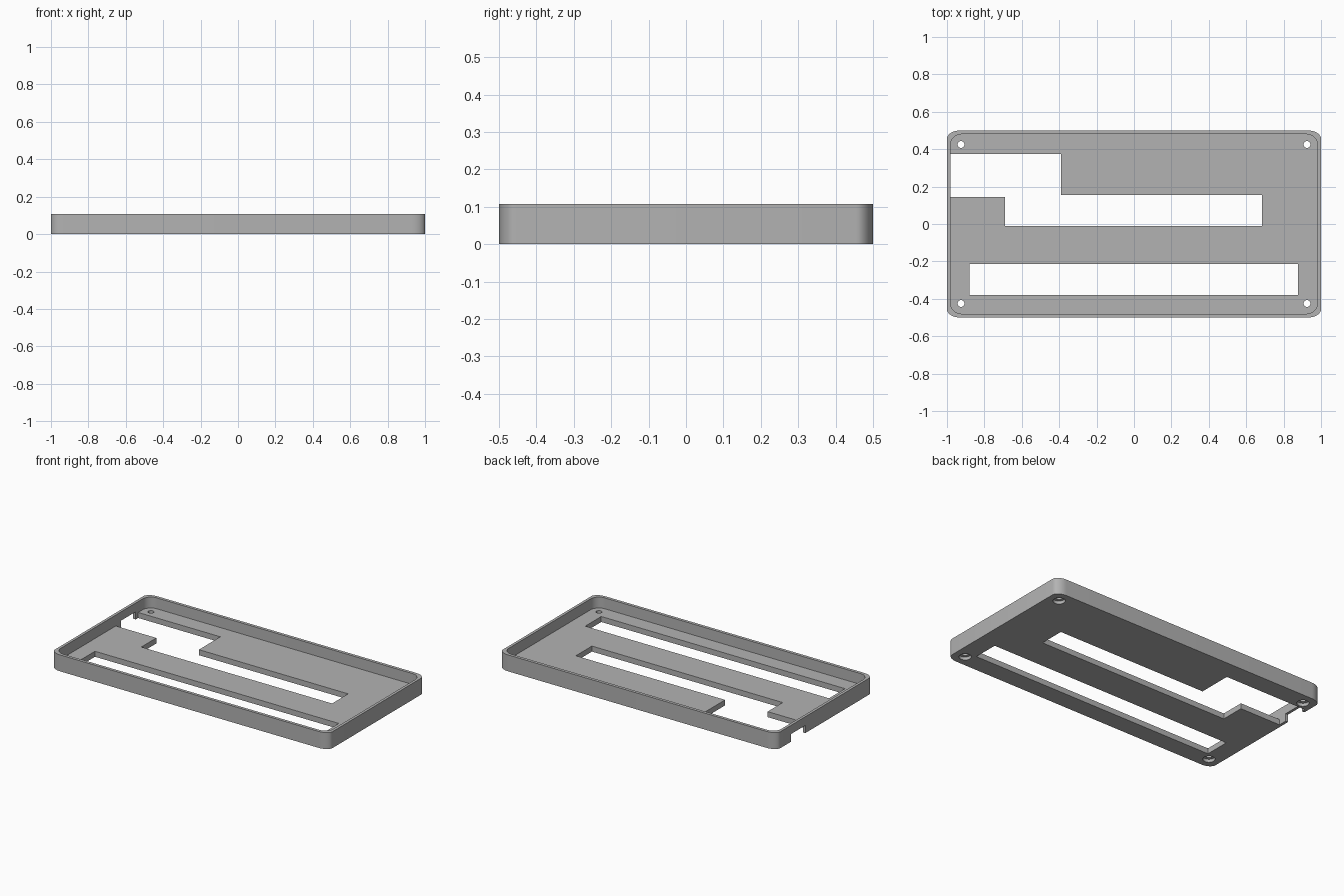
import bpy, bmesh
from math import sin, cos, pi

cube = bpy.data.objects.get("Cube")
if cube:
    bpy.data.objects.remove(cube, do_unlink=True)

HEIGHT, FLOOR = 0.107, 0.036

grey = bpy.data.materials.new("plain grey")
grey.use_nodes = True
grey.diffuse_color = (0.45, 0.45, 0.45, 1)
grey.node_tree.nodes["Principled BSDF"].inputs["Base Color"].default_value = (0.45, 0.45, 0.45, 1)


def prism(name, outline, z0, z1):
    """Extrude a flat outline from z0 up to z1."""
    bm = bmesh.new()
    face = bm.faces.new([bm.verts.new((x, y, z0)) for x, y in outline])
    top = bmesh.ops.extrude_face_region(bm, geom=[face])["geom"]
    bmesh.ops.translate(bm, vec=(0, 0, z1 - z0),
                        verts=[v for v in top if isinstance(v, bmesh.types.BMVert)])
    bmesh.ops.recalc_face_normals(bm, faces=bm.faces)
    mesh = bpy.data.meshes.new(name)
    bm.to_mesh(mesh)
    bm.free()
    mesh.materials.append(grey)
    obj = bpy.data.objects.new(name, mesh)
    bpy.context.collection.objects.link(obj)
    return obj


def rounded(hx, hy, rx, ry, steps=10):
    """Rectangle outline with elliptical corners."""
    pts = []
    for q, (sx, sy) in enumerate([(1, 1), (-1, 1), (-1, -1), (1, -1)]):
        for i in range(steps + 1):
            a = (q + i / steps) * pi / 2
            pts.append((sx * (hx - rx) + rx * cos(a), sy * (hy - ry) + ry * sin(a)))
    return pts


def circle(cx, cy, r, n=32):
    return [(cx + r * cos(2 * pi * i / n), cy + r * sin(2 * pi * i / n)) for i in range(n)]


def box(x0, x1, y0, y1):
    return [(x0, y0), (x1, y0), (x1, y1), (x0, y1)]


def cut(target, cutter):
    cutter.hide_render = True
    mod = target.modifiers.new(cutter.name, 'BOOLEAN')
    mod.operation, mod.solver, mod.object = 'DIFFERENCE', 'EXACT', cutter
    bpy.context.view_layer.objects.active = target
    bpy.ops.object.modifier_apply(modifier=mod.name)
    bpy.data.objects.remove(cutter, do_unlink=True)


# Shallow tray with a thin rim
tray = prism("tray", rounded(1, 0.5, 0.07, 0.045), 0, HEIGHT)
cut(tray, prism("hollow", rounded(0.982, 0.48, 0.06, 0.06), FLOOR, HEIGHT + 0.1))

# Openings through the floor
cut(tray, prism("front_slot", box(-0.88, 0.877, -0.38, -0.215), -0.1, FLOOR + 0.02))
stepped = [(-0.982, 0.145), (-0.69, 0.145), (-0.69, -0.01), (0.685, -0.01),
           (0.685, 0.155), (-0.39, 0.155), (-0.39, 0.375), (-0.982, 0.375)]
cut(tray, prism("stepped_opening", stepped, -0.1, FLOOR + 0.02))

# Notch under the rim at the end wall
cut(tray, prism("end_notch", box(-1.1, -0.95, 0.2, 0.35), -0.1, 0.05))

# Countersunk screw holes in the corners
for sx in (-1, 1):
    for sy in (-1, 1):
        x, y = sx * 0.925, sy * 0.425
        cut(tray, prism("screw_hole", circle(x, y, 0.018), -0.1, FLOOR + 0.03))
        cut(tray, prism("screw_recess", circle(x, y, 0.036), -0.1, 0.02))

bpy.ops.object.select_all(action='DESELECT')
tray.select_set(True)
bpy.context.view_layer.objects.active = tray
bpy.ops.object.shade_smooth_by_angle(angle=0.6)
